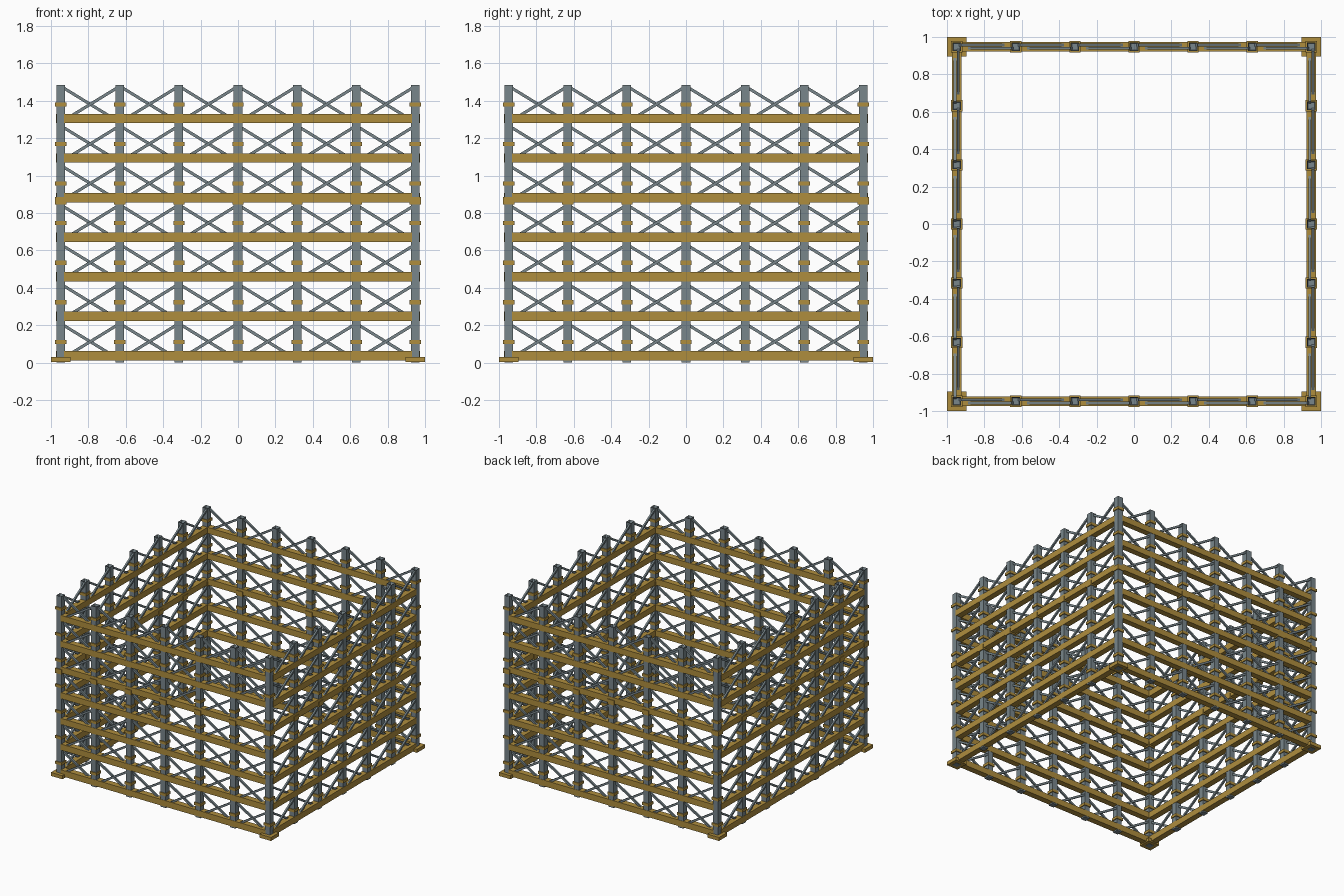
import bpy, bmesh, math
from mathutils import Matrix, Vector

if "Cube" in bpy.data.objects:
    bpy.data.objects.remove(bpy.data.objects["Cube"])

EDGE = 0.948             # wall centre line
BAY = EDGE / 3           # post spacing
STOREY = 0.2115          # height of one level
LEVELS = 7
HEIGHT = 1.483


def material(name, colour):
    m = bpy.data.materials.new(name)
    m.diffuse_color = (*colour, 1)
    m.use_nodes = True
    m.node_tree.nodes["Principled BSDF"].inputs["Base Color"].default_value = m.diffuse_color
    return m


ochre = material("ochre timber", (0.43, 0.27, 0.048))
steel = material("grey steel", (0.19, 0.24, 0.26))


def box(bm, centre, size, turn=Matrix()):
    """Add a box, optionally turned about its own centre."""
    m = Matrix.Translation(centre) @ turn @ Matrix.Diagonal((*size, 1))
    return bmesh.ops.create_cube(bm, size=1, matrix=m)["verts"]


def finish(bm, name, mat):
    mesh = bpy.data.meshes.new(name)
    bm.to_mesh(mesh)
    bm.free()
    mesh.materials.append(mat)
    ob = bpy.data.objects.new(name, mesh)
    bpy.context.collection.objects.link(ob)


def walls(bm):
    """Repeat the front wall on all four sides."""
    geom = bm.verts[:] + bm.edges[:] + bm.faces[:]
    for k in (1, 2, 3):
        copy = bmesh.ops.duplicate(bm, geom=geom)["geom"]
        verts = [v for v in copy if isinstance(v, bmesh.types.BMVert)]
        bmesh.ops.rotate(bm, verts=verts, cent=(0, 0, 0),
                         matrix=Matrix.Rotation(k * math.pi / 2, 3, 'Z'))


# Front wall posts; the last corner belongs to the next wall
xs = [-EDGE + i * BAY for i in range(6)]

# Hollow-topped posts
bm = bmesh.new()
for x in xs:
    box(bm, (x, -EDGE, HEIGHT / 2), (0.046, 0.046, HEIGHT))
bm.normal_update()
tops = [f for f in bm.faces if f.normal.z > 0.9]
bmesh.ops.inset_individual(bm, faces=tops, thickness=0.009)
bmesh.ops.translate(bm, verts=list({v for f in tops for v in f.verts}),
                    vec=(0, 0, -0.02))
walls(bm)
finish(bm, "posts", steel)

# Horizontal beams
bm = bmesh.new()
for k in range(LEVELS):
    box(bm, (0, -EDGE, 0.036 + k * STOREY), (1.86, 0.05, 0.05))
walls(bm)
finish(bm, "beams", ochre)

# Crossed braces in every bay, one in front of the other
bm = bmesh.new()
dx, dz = BAY / 2 - 0.016, 0.087
length, angle = 2 * math.hypot(dx, dz), math.atan2(dz, dx)
for k in range(LEVELS):
    for x in xs:
        for s in (-1, 1):
            box(bm, (x + BAY / 2, -EDGE + s * 0.009, 0.112 + k * STOREY),
                (length, 0.014, 0.016), Matrix.Rotation(s * angle, 4, 'Y'))
walls(bm)
finish(bm, "cross_braces", steel)

# Collars at mid-storey
bm = bmesh.new()
for k in range(LEVELS):
    for x in xs:
        box(bm, (x, -EDGE, 0.111 + k * STOREY), (0.06, 0.06, 0.022))
walls(bm)
finish(bm, "collars", ochre)

# Splice sleeves where the posts are joined
bm = bmesh.new()
for x in xs:
    box(bm, (x, -EDGE, 0.866), (0.06, 0.06, 0.04))
walls(bm)
finish(bm, "splice_sleeves", ochre)

# Corner base plates
bm = bmesh.new()
box(bm, (-EDGE, -EDGE, 0.0165), (0.104, 0.104, 0.029))
walls(bm)
finish(bm, "base_plates", ochre)
